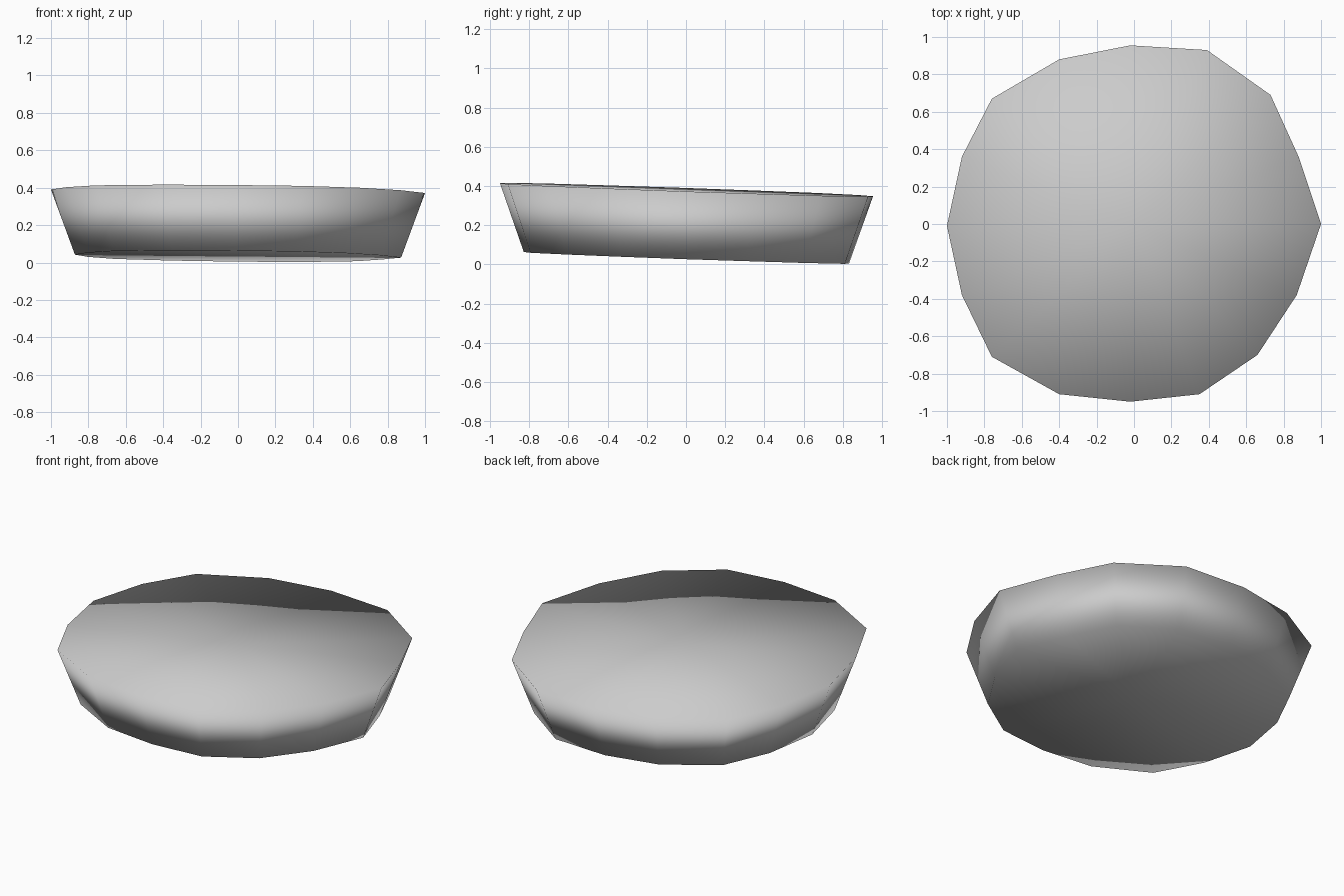
import bpy
import bmesh

cube = bpy.data.objects.get("Cube")
if cube:
    bpy.data.objects.remove(cube, do_unlink=True)

# Plain grey material
grey = bpy.data.materials.new("plain_grey")
grey.use_nodes = True
color = (0.6, 0.6, 0.6, 1)
grey.diffuse_color = color
grey.node_tree.nodes["Principled BSDF"].inputs["Base Color"].default_value = color

# Slightly uneven outline of the upper rim
outline = [(1, 0), (.88, .36), (.73, .69), (.39, .93), (-.02, .955), (-.4, .88),
           (-.76, .67), (-.92, .36), (-1, -.01), (-.92, -.38), (-.76, -.71),
           (-.4, -.91), (-.02, -.95), (.35, -.91), (.66, -.7), (.87, -.38)]


def add_ring(bm, scale, height):
    """One rim on a gently tilted plane."""
    return [bm.verts.new((x * scale, y * scale,
                          max(0, height - .035 * y * scale - .009 * x * scale)))
            for x, y in outline]


def add_cap(bm, ring, height):
    """Close a rim with a fan around its middle."""
    middle = bm.verts.new((0, 0, height))
    for a, b in zip(ring, ring[1:] + ring[:1]):
        bm.faces.new((a, b, middle))


bm = bmesh.new()
low, high = .034, .381
bottom = add_ring(bm, .872, low)
top = add_ring(bm, 1, high)

# Flared wall between the rims
for i in range(len(outline)):
    j = (i + 1) % len(outline)
    bm.faces.new((bottom[i], bottom[j], top[j], top[i]))

# Top and bottom faces
add_cap(bm, top, high)
add_cap(bm, bottom, low)
bmesh.ops.recalc_face_normals(bm, faces=bm.faces)
for face in bm.faces:
    face.smooth = True

mesh = bpy.data.meshes.new("flared_disc")
bm.to_mesh(mesh)
bm.free()
mesh.materials.append(grey)
disc = bpy.data.objects.new("flared_disc", mesh)
bpy.context.collection.objects.link(disc)

# Soft shading across the rims, weighted by face area
soft = disc.modifiers.new("soft_shading", "WEIGHTED_NORMAL")
soft.mode = "FACE_AREA"
